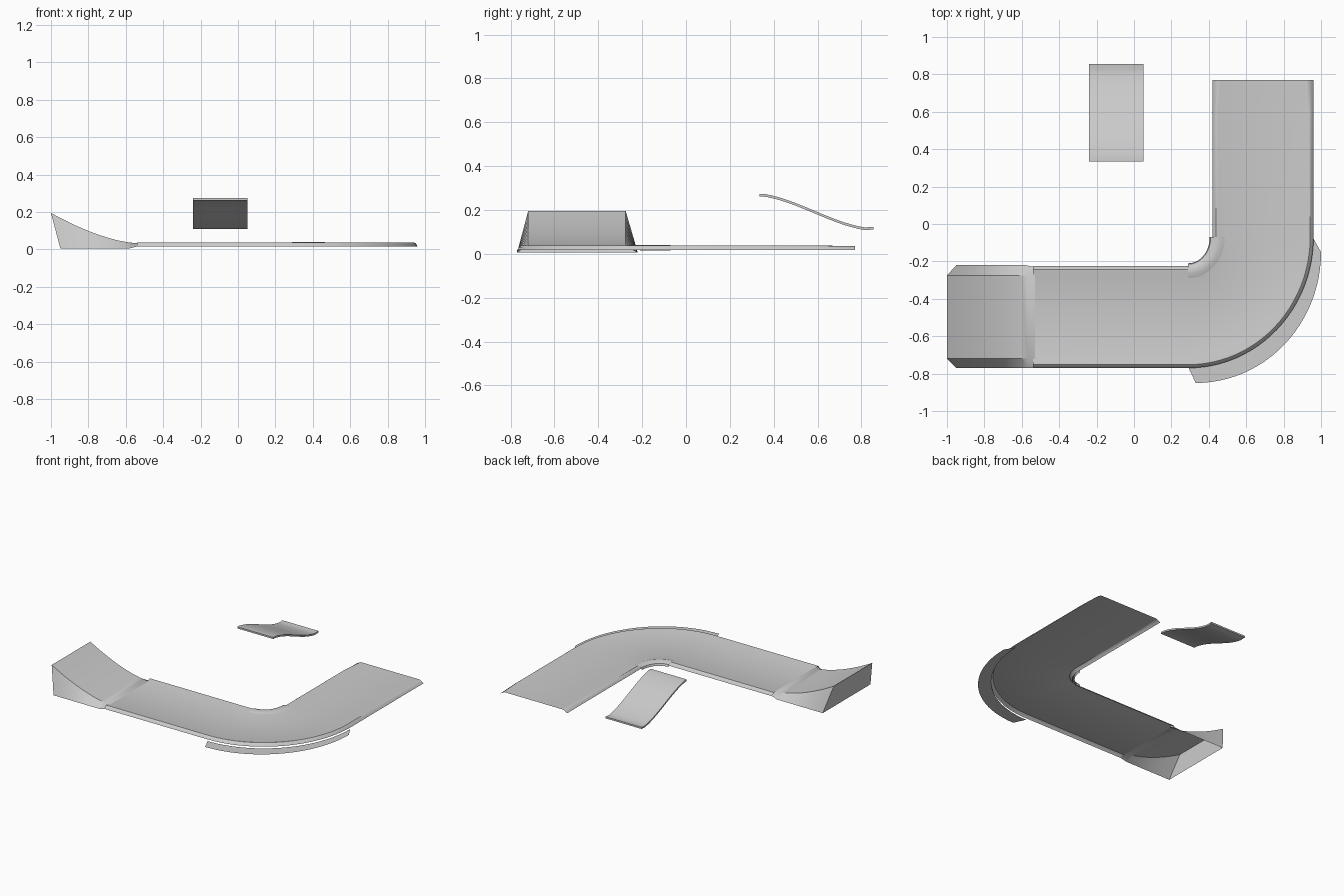
import bpy, bmesh, math

if "Cube" in bpy.data.objects:
    bpy.data.objects.remove(bpy.data.objects["Cube"])

grey = bpy.data.materials.new("light grey")
grey.diffuse_color = (0.6, 0.6, 0.6, 1)
grey.use_nodes = True
grey.node_tree.nodes["Principled BSDF"].inputs["Base Color"].default_value = grey.diffuse_color


def finish(name, bm, solid=False, angle=30):
    """Turn a bmesh into a named, shaded object."""
    if solid:
        bmesh.ops.recalc_face_normals(bm, faces=bm.faces)
    else:
        bm.normal_update()
        if sum(f.normal.z * f.calc_area() for f in bm.faces) < 0:
            bmesh.ops.reverse_faces(bm, faces=bm.faces)
    me = bpy.data.meshes.new(name)
    bm.to_mesh(me)
    bm.free()
    me.materials.append(grey)
    ob = bpy.data.objects.new(name, me)
    bpy.context.collection.objects.link(ob)
    bpy.ops.object.select_all(action='DESELECT')
    ob.select_set(True)
    bpy.context.view_layer.objects.active = ob
    bpy.ops.object.shade_smooth_by_angle(angle=math.radians(angle))
    return ob


def loft(rows):
    """Skin a grid of points, one row per station."""
    bm = bmesh.new()
    grid = [[bm.verts.new(p) for p in row] for row in rows]
    for a, b in zip(grid, grid[1:]):
        for i in range(len(a) - 1):
            bm.faces.new((a[i], a[i + 1], b[i + 1], b[i]))
    return bm


# Corner geometry shared by the road, kerb and apron
CX, CY, STEPS = 0.29, -0.07, 24


def arc(rx, ry, t, cx=CX, cy=CY):
    return (cx + rx * math.sin(t), cy - ry * math.cos(t))


angles = [math.pi / 2 * i / STEPS for i in range(STEPS + 1)]

# Road: lipped sheet swept along the straight, the bend and the second straight
LIP = [(0, 0.017), (0.008, 0.030), (0.018, 0.038), (0.028, 0.038), (0.05, 0.032)]
FADED = [(0, 0.017), (0.012, 0.024), (0.03, 0.034), (0.04, 0.035), (0.05, 0.035)]


def road_row(inner, outer, lip):
    dx, dy = outer[0] - inner[0], outer[1] - inner[1]
    d = math.hypot(dx, dy)
    dx, dy = dx / d, dy / d
    a = [(inner[0] + dx * o, inner[1] + dy * o, z) for o, z in lip]
    b = [(outer[0] - dx * o, outer[1] - dy * o, z) for o, z in reversed(lip)]
    return a + b


rows = [road_row((-0.54, -0.225), (-0.54, -0.77), LIP)]
rows += [road_row(arc(0.13, 0.155, t), arc(0.67, 0.70, t), LIP) for t in angles]
rows += [road_row((0.42, y), (0.96, y), lip) for y, lip in ((0.6, LIP), (0.77, FADED))]
finish("road", loft(rows))

# Kerb around the inside of the bend
KERB = [(0.0, 0.015), (0.005, 0.030), (0.02, 0.036), (0.035, 0.040),
        (0.055, 0.040), (0.08, 0.032)]
finish("inner_kerb", loft([[(*arc(0.115 + o, 0.14 + o, t), z) for o, z in KERB]
                           for t in angles]))

# Flat apron around the outside of the bend
finish("outer_apron", loft([[(*arc(0.665, 0.695, t), 0.002),
                             (*arc(0.67, 0.70, t, 0.33, -0.15), 0.002)]
                            for t in angles]))

# Curved ramp with sloping skirts and an open underside
RAMP = [(-1.0, 0.195), (-0.95, 0.168), (-0.9, 0.143), (-0.85, 0.120), (-0.8, 0.099),
        (-0.75, 0.080), (-0.7, 0.064), (-0.65, 0.050), (-0.6, 0.040), (-0.57, 0.036)]
rows = []
for x, z in RAMP:
    bx = -0.95 + (x + 1) / 0.43 * 0.37
    rows.append([(bx, -0.22, 0.006), (x, -0.275, z), (x, -0.72, z), (bx, -0.77, 0.006)])
rows.append([(-0.53, -0.23, 0.018), (-0.53, -0.275, 0.032),
             (-0.53, -0.72, 0.032), (-0.53, -0.77, 0.018)])
bm = loft(rows)
bm.verts.ensure_lookup_table()
bm.faces.new([bm.verts[i] for i in (3, 2, 1, 0)])
bmesh.ops.recalc_face_normals(bm, faces=bm.faces)
finish("ramp", bm)

# Floating S-shaped plate
N = 24
y0, y1, T = 0.335, 0.855, 0.006
path = []
for i in range(N + 1):
    u = i / N
    s = min(1, max(0, (u - 0.03) / 0.90))
    ease = 0.55 * s * s * (3 - 2 * s) + 0.45 * s
    z = 0.268 - 0.154 * ease
    if u > 0.93:
        z += 0.003 * (u - 0.93) / 0.07
    path.append((y0 + (y1 - y0) * u, z))
section = [(y, z + T) for y, z in path] + [(y, z - T) for y, z in reversed(path)]
bm = bmesh.new()
face = bm.faces.new([bm.verts.new((-0.24, y, z)) for y, z in section])
ext = bmesh.ops.extrude_face_region(bm, geom=[face])
bmesh.ops.translate(bm, vec=(0.29, 0, 0),
                    verts=[g for g in ext["geom"] if isinstance(g, bmesh.types.BMVert)])
finish("floating_plate", bm, solid=True)
